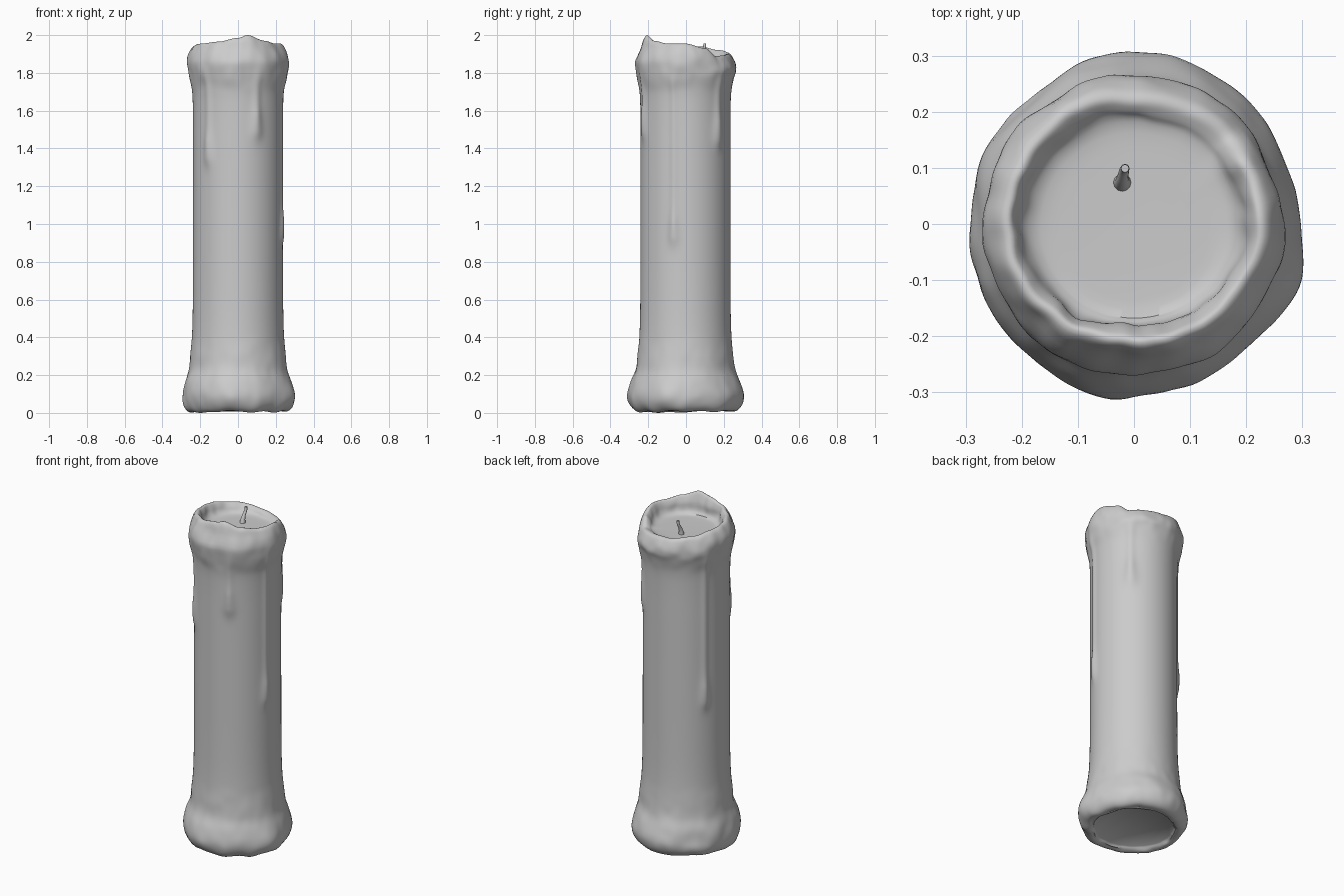
import bpy, bmesh, math
from mathutils import Vector, noise

if "Cube" in bpy.data.objects:
    bpy.data.objects.remove(bpy.data.objects["Cube"])

SEG = 144

# Lathe profile (radius, height): underside, foot, shaft, rim, melted pool
PROFILE = [(.212, .025), (.238, .004), (.27, .012), (.294, .05), (.299, .10), (.285, .165),
           (.262, .23), (.252, .31), (.243, .42), (.239, .6), (.238, 1.0), (.238, 1.4),
           (.239, 1.62), (.244, 1.71), (.260, 1.79), (.266, 1.86), (.252, 1.922),
           (.230, 1.95), (.210, 1.93), (.190, 1.888), (.165, 1.872), (.10, 1.868)]
CREST = 17
# Rim height and foot radius around the candle (degrees, value)
RIM = [(0, 1.955), (28, 1.93), (45, 1.888), (62, 1.893), (90, 1.90), (135, 1.922), (160, 1.94),
       (180, 1.945), (210, 1.955), (240, 1.965), (270, 1.985), (284, 2.0), (310, 1.97), (335, 1.955)]
FOOT = [(0, .30), (30, .297), (50, .305), (90, .312), (130, .293), (152, .30), (175, .29),
        (195, .30), (225, .30), (257, .312), (285, .302), (310, .296), (340, .31)]
# Wax drips: angle, lower end, angular width, thickness
DRIPS = [(-131, 1.36, .10, .014), (-66, 1.50, .11, .014), (-15, .94, .09, .013),
         (46, 1.46, .11, .013), (150, .93, .09, .014)]


def around(table, deg):
    deg %= 360
    pts = table + [(table[0][0] + 360, table[0][1])]
    for (a, u), (b, v) in zip(pts, pts[1:]):
        if a <= deg <= b:
            t = (deg - a) / (b - a)
            t = t * t * (3 - 2 * t)
            return u + (v - u) * t
    return table[0][1]


def smooth_profile():
    """Catmull-Rom samples as (radius, height, inside_rim)."""
    out = []
    for i in range(len(PROFILE) - 1):
        p = [Vector(PROFILE[min(max(k, 0), len(PROFILE) - 1)]) for k in (i - 1, i, i + 1, i + 2)]
        length = (p[2] - p[1]).length
        m1 = (p[2] - p[0]).normalized() * length
        m2 = (p[3] - p[1]).normalized() * length
        n = max(4, int(length / .014))
        for k in range(n):
            t = k / n
            q = (p[1] * (2*t**3 - 3*t*t + 1) + m1 * (t**3 - 2*t*t + t)
                 + p[2] * (3*t*t - 2*t**3) + m2 * (t**3 - t*t))
            out.append((q.x, q.y, i >= CREST))
    out.append((*PROFILE[-1], True))
    return out


def wax_point(r, z, inside, a):
    deg = math.degrees(a)
    d = Vector((math.cos(a), math.sin(a), 0))
    top = around(RIM, deg)
    foot_w = math.exp(-((z - .09) / .09) ** 2)
    lump_w = max(0, 1 - z / .42) if z < .42 else max(0, min(1, (z - 1.7) / .12))
    if inside:
        lump_w *= max(0, min(1, (z - 1.868) / .04))
    n = noise.noise(d * 2.6 + Vector((3, 1, z * 9)))
    n2 = noise.noise(d * 5 + Vector((7, 4, z * 14)))
    r2 = r + (.010 * n + .005 * n2) * lump_w
    if r > .23:
        r2 += (around(FOOT, deg) - .301) * foot_w
    # foot underside undulates slightly
    if z < .1 and r > .225:
        z += .012 * (1 - z / .1) * (.5 + noise.noise(d * 2.5))
    # running drips with a rounded bead at the end
    if not inside and z > .5:
        for ang, end, w, h in DRIPS:
            da = (deg - ang + 180) % 360 - 180
            x = math.radians(da)
            run = max(0, min(1, (z - end) / .08)) * max(0, min(1, (1.85 - z) / .1))
            dz = (z - end) / (.11 if z > end else .055)
            r2 += .55 * h * run * math.exp(-(x / (w * .8)) ** 2)
            r2 += h * math.exp(-(x / (w * 1.25)) ** 2 - dz * dz)
    # uneven rim, leaning inwards at the front
    if inside:
        z = 1.868 + (z - 1.868) * (top - 1.868) / .082
    elif z > 1.78:
        z = 1.78 + (z - 1.78) * (top - 1.78) / .17
    if z > 1.86 and r > .17:
        r2 -= .022 * max(0, -d.y) * min(1, (z - 1.86) / .07)
    return (r2 * d.x, r2 * d.y - .003, z)


def add_object(name, bm):
    bmesh.ops.recalc_face_normals(bm, faces=bm.faces[:])
    mesh = bpy.data.meshes.new(name)
    bm.to_mesh(mesh)
    bm.free()
    ob = bpy.data.objects.new(name, mesh)
    bpy.context.collection.objects.link(ob)
    bpy.ops.object.select_all(action='DESELECT')
    ob.select_set(True)
    bpy.context.view_layer.objects.active = ob
    bpy.ops.object.shade_smooth_by_angle(angle=math.radians(50))
    return ob


def skin(bm, rings):
    for lo, hi in zip(rings, rings[1:]):
        for i in range(len(lo)):
            j = (i + 1) % len(lo)
            bm.faces.new((lo[i], lo[j], hi[j], hi[i]))
    bm.faces.new(rings[0][::-1])
    bm.faces.new(rings[-1])


# Candle body
bm = bmesh.new()
rings = [[bm.verts.new(wax_point(r, z, ins, 2 * math.pi * i / SEG)) for i in range(SEG)]
         for r, z, ins in smooth_profile()]
low = min(v.co.z for v in bm.verts)
for v in bm.verts:
    if v.co.z < .1:
        v.co.z -= low * (1 - max(v.co.z, 0) / .1)
skin(bm, rings)
add_object("candle_body", bm)

# Bent, tapering wick
bm = bmesh.new()
WICK = [(-.021, .073, 1.86, .017), (-.021, .076, 1.885, .013), (-.020, .084, 1.908, .010),
        (-.018, .094, 1.925, .009), (-.016, .099, 1.94, .008), (-.016, .099, 1.956, .007)]
rings = [[bm.verts.new((x + r * math.cos(a), y + r * math.sin(a), z))
          for a in (2 * math.pi * k / 12 for k in range(12))] for x, y, z, r in WICK]
skin(bm, rings)
add_object("wick", bm)
